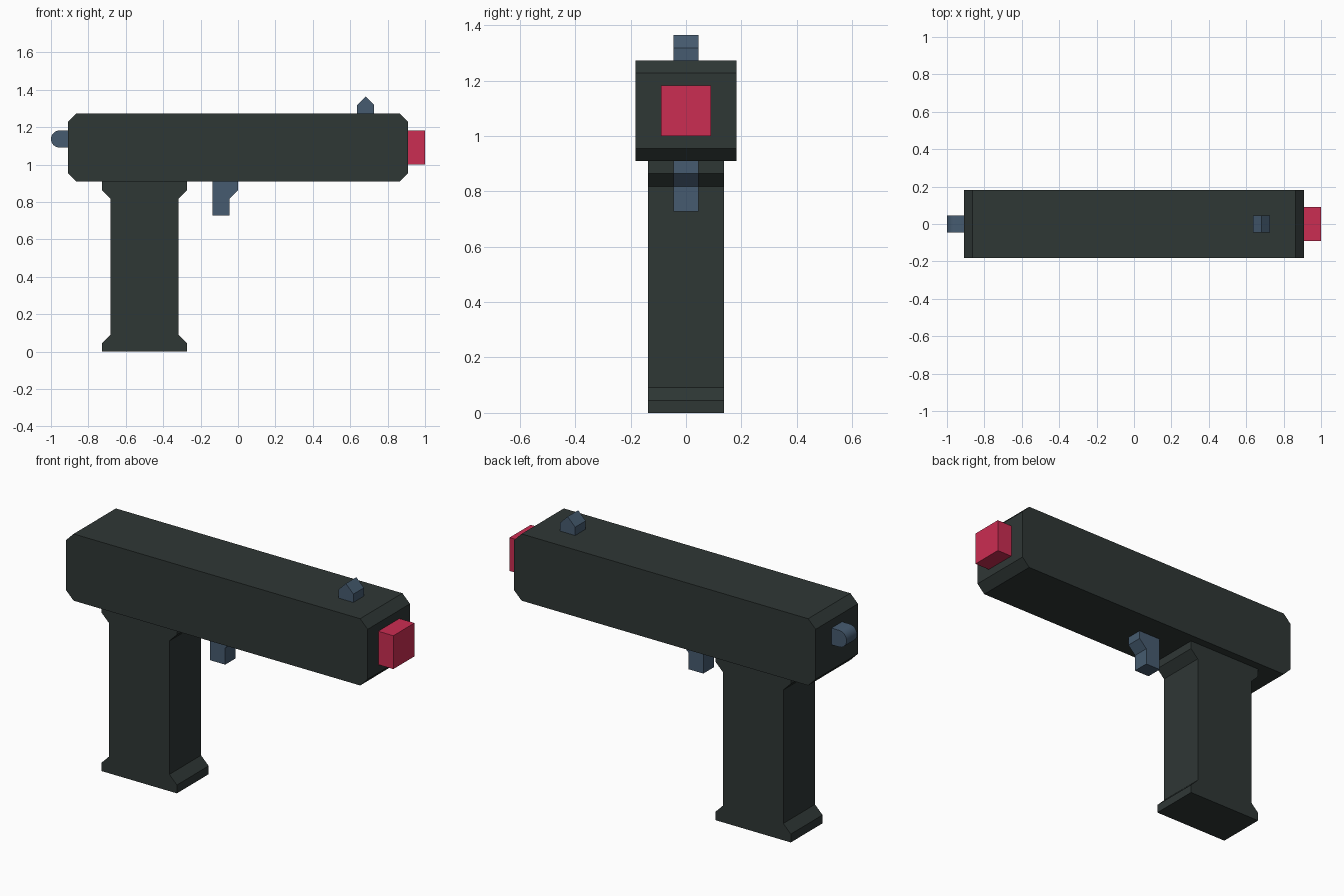
import bpy
import bmesh
import math

cube = bpy.data.objects.get("Cube")
if cube:
    bpy.data.objects.remove(cube, do_unlink=True)

U = 1 / 22  # design grid: the model is 44 units long


def make_material(name, rgb):
    mat = bpy.data.materials.new(name)
    mat.use_nodes = True
    mat.diffuse_color = (*rgb, 1)
    bsdf = next(n for n in mat.node_tree.nodes if n.type == "BSDF_PRINCIPLED")
    bsdf.inputs["Base Color"].default_value = (*rgb, 1)
    return mat


charcoal = make_material("charcoal", (0.028, 0.038, 0.036))
slate = make_material("slate blue", (0.061, 0.105, 0.162))
crimson = make_material("crimson", (0.60, 0.026, 0.085))


def extrude_profile(name, points, half_width, mat):
    """Extrude an x-z outline, in grid units, evenly to both sides along y."""
    bm = bmesh.new()
    outline = [bm.verts.new((x * U, -half_width * U, z * U)) for x, z in points]
    face = bm.faces.new(outline)
    side = bmesh.ops.extrude_face_region(bm, geom=[face])["geom"]
    moved = [v for v in side if isinstance(v, bmesh.types.BMVert)]
    bmesh.ops.translate(bm, verts=moved, vec=(0, 2 * half_width * U, 0))
    bmesh.ops.recalc_face_normals(bm, faces=bm.faces)
    mesh = bpy.data.meshes.new(name)
    bm.to_mesh(mesh)
    bm.free()
    mesh.materials.append(mat)
    obj = bpy.data.objects.new(name, mesh)
    bpy.context.collection.objects.link(obj)
    return obj


def mirror_outline(half, centre):
    """Complete a right-hand outline by reflecting it about x = centre."""
    return half + [(2 * centre - x, z) for x, z in reversed(half)]


# Barrel housing with chamfered ends
extrude_profile("body", mirror_outline([(19, 20), (20, 21), (20, 27), (19, 28)], 0), 4, charcoal)

# Grip, flared at the base and at the top
extrude_profile("grip", mirror_outline(
    [(-6, 0), (-6, 1), (-7, 2), (-7, 18), (-6, 19), (-6, 20)], -11), 3, charcoal)

# Trigger
extrude_profile("trigger", [(-3, 16), (-1, 16), (-1, 18), (0, 19), (0, 20), (-3, 20)], 1, slate)

# Pointed sight
extrude_profile("sight", [(14, 28), (16, 28), (16, 29), (15, 30), (14, 29)], 1, slate)

# Muzzle block
extrude_profile("muzzle", mirror_outline([(22, 22), (22, 26)], 21), 2, crimson)

# Hammer with a rounded back end
steps = 12
arc = [math.pi * (0.5 + i / steps) for i in range(steps + 1)]
hammer = extrude_profile(
    "hammer",
    [(-20, 24), (-20, 26)] + [(-21 + math.cos(a), 25 + math.sin(a)) for a in arc],
    1, slate)
bpy.ops.object.select_all(action="DESELECT")
hammer.select_set(True)
bpy.context.view_layer.objects.active = hammer
bpy.ops.object.shade_smooth_by_angle(angle=math.radians(30))
